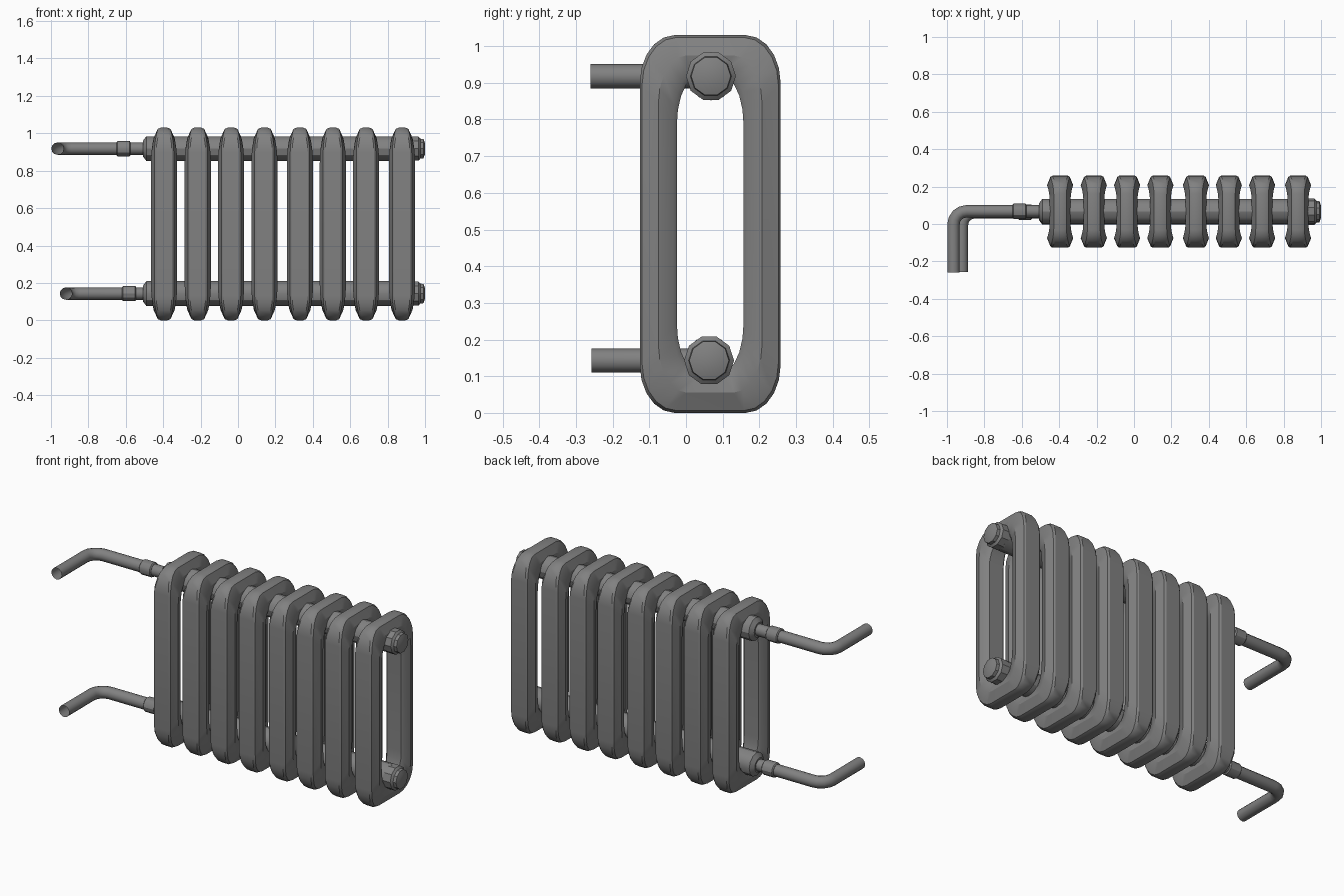
import bpy, bmesh
from math import sin, cos, pi, radians

if "Cube" in bpy.data.objects:
    bpy.data.objects.remove(bpy.data.objects["Cube"])

iron = bpy.data.materials.new("cast iron grey")
iron.diffuse_color = (0.22, 0.22, 0.22, 1)
iron.use_nodes = True
iron.node_tree.nodes["Principled BSDF"].inputs["Base Color"].default_value = iron.diffuse_color
YC, ZC = 0.066, 0.515


def finish(obj, angle):
    if not obj.data.materials:
        obj.data.materials.append(iron)
    bpy.ops.object.select_all(action='DESELECT')
    obj.select_set(True)
    bpy.context.view_layer.objects.active = obj
    bpy.ops.object.shade_smooth_by_angle(angle=radians(angle))


def make(name, bm, angle=30):
    bmesh.ops.recalc_face_normals(bm, faces=bm.faces)
    me = bpy.data.meshes.new(name)
    bm.to_mesh(me)
    bm.free()
    obj = bpy.data.objects.new(name, me)
    bpy.context.collection.objects.link(obj)
    finish(obj, angle)
    return obj


def lathe_x(name, profile, y, z, sides=12):
    """Turned part around a line parallel to x; profile is (x, radius)."""
    bm = bmesh.new()
    rings = [[bm.verts.new((x, y + r * cos(2 * pi * i / sides), z + r * sin(2 * pi * i / sides)))
              for i in range(sides)] for x, r in profile]
    for a, b in zip(rings, rings[1:]):
        for i in range(sides):
            j = (i + 1) % sides
            bm.faces.new((a[i], a[j], b[j], b[i]))
    bm.faces.new(rings[0])
    bm.faces.new(rings[-1])
    return make(name, bm)


# Radiator section: a closed loop with a lens-shaped tube, thinner at top and bottom
DEPTH = (0, 0.06, 0.5, 0.9, 1)                    # outer edge to hole
SIDE_W = (0.042, 0.052, 0.07, 0.056, 0.045)       # half widths on the columns
TOP_W = (0.018, 0.034, 0.056, 0.047, 0.035)       # half widths on the ends
STEPS = 5


def section(name, x):
    bm = bmesh.new()
    rings = []
    for sy, sz in ((1, 1), (-1, 1), (-1, -1), (1, -1)):
        order = range(STEPS + 1) if sy == sz else range(STEPS, -1, -1)
        for k in order:
            c, s = cos(k * pi / 2 / STEPS), sin(k * pi / 2 / STEPS)
            oy, oz = 0.097 + 0.095 * c, 0.385 + 0.13 * s
            iy, iz = 0.03 + 0.061 * c, 0.27 + 0.135 * s
            pts = []
            for d, ws, wt in zip(DEPTH, SIDE_W, TOP_W):
                w = ws + (wt - ws) * s ** 2
                pts.append((w, YC + sy * (oy + (iy - oy) * d), ZC + sz * (oz + (iz - oz) * d)))
            loop = [(x + w, y, z) for w, y, z in pts] + [(x - w, y, z) for w, y, z in reversed(pts)]
            rings.append([bm.verts.new(p) for p in loop])
    for n, a in enumerate(rings):
        b = rings[(n + 1) % len(rings)]
        for i in range(len(a)):
            j = (i + 1) % len(a)
            bm.faces.new((a[i], a[j], b[j], b[i]))
    return make(name, bm)


for n, x in enumerate((-0.395, -0.215, -0.037, 0.141, 0.331, 0.507, 0.685, 0.877)):
    section(f"section_{n + 1}", x)


# Supply pipe: straight run, rounded elbow, then forward; open at the end
def pipe(name, x_end, y, z, y_end, r=0.033, bend=0.07):
    pts = [(-0.49, y), (x_end + bend, y)]
    pts += [(x_end + bend - bend * sin(a), y - bend + bend * cos(a))
            for a in (pi / 8, pi / 4, 3 * pi / 8, pi / 2)]
    pts.append((x_end, y_end))
    cu = bpy.data.curves.new(name, 'CURVE')
    cu.dimensions = '3D'
    cu.bevel_depth, cu.bevel_resolution = r, 4
    sp = cu.splines.new('POLY')
    sp.points.add(len(pts) - 1)
    for p, (px, py) in zip(sp.points, pts):
        p.co = (px, py, z, 1)
    cu.materials.append(iron)
    obj = bpy.data.objects.new(name, cu)
    bpy.context.collection.objects.link(obj)
    bpy.ops.object.select_all(action='DESELECT')
    obj.select_set(True)
    bpy.context.view_layer.objects.active = obj
    bpy.ops.object.convert(target='MESH')
    finish(bpy.context.view_layer.objects.active, 40)


# Headers with end plugs, couplings and pipes, upper and lower
for level, y, z, shift, x_end, y_end in (("upper", 0.068, 0.918, 0, -0.965, -0.26),
                                         ("lower", 0.063, 0.143, -0.03, -0.92, -0.257)):
    lathe_x(f"{level}_header", [(-0.508, 0.042), (-0.49, 0.066), (0.93, 0.066)], y, z)
    lathe_x(f"{level}_end_plug", [(0.92, 0.068), (0.965, 0.068), (0.975, 0.056),
                                  (0.992, 0.054), (1.0, 0.03)], y, z, 10)
    cx = -0.612 - shift
    lathe_x(f"{level}_coupling", [(cx - 0.037, 0.035), (cx - 0.032, 0.041),
                                  (cx + 0.032, 0.041), (cx + 0.037, 0.035)], y, z)
    pipe(f"{level}_pipe", x_end, y, z, y_end)
